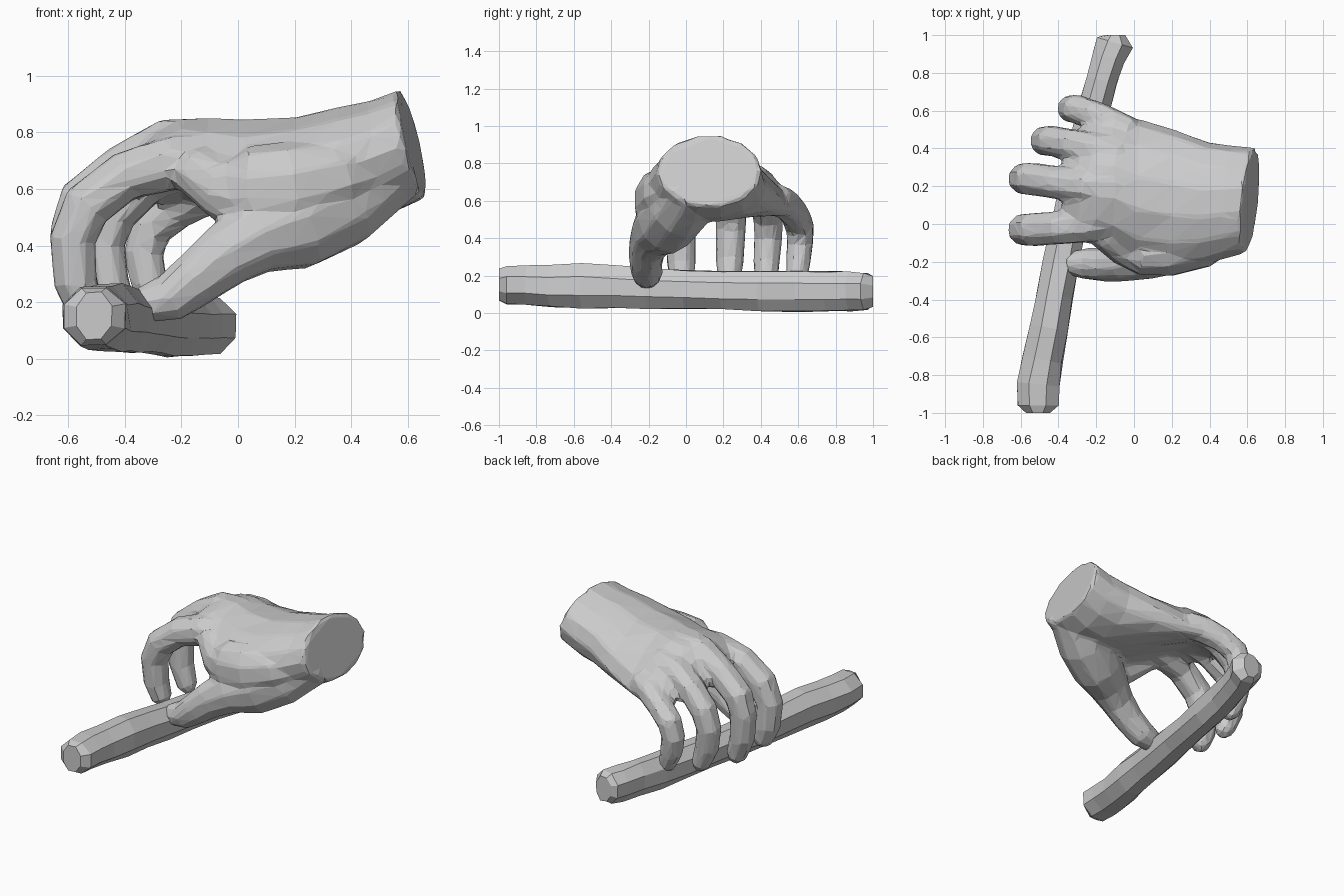
import bpy, bmesh, math, random
from mathutils import Vector

random.seed(4)


def loft(name, rings):
    """Skin a list of equal-length point rings and close both ends."""
    bm = bmesh.new()
    loops = [[bm.verts.new(p) for p in r] for r in rings]
    n = len(loops[0])
    for a, b in zip(loops, loops[1:]):
        for i in range(n):
            j = (i + 1) % n
            bm.faces.new((a[i], a[j], b[j], b[i]))
    bm.faces.new(loops[0][::-1])
    bm.faces.new(loops[-1])
    bmesh.ops.recalc_face_normals(bm, faces=bm.faces)
    me = bpy.data.meshes.new(name)
    bm.to_mesh(me)
    bm.free()
    ob = bpy.data.objects.new(name, me)
    bpy.context.collection.objects.link(ob)
    return ob


def tube(name, path, ref, n=8, jitter=0.0):
    """Path rows are x, y, z, radius along ref, radius across it."""
    pts = [Vector(p[:3]) for p in path]
    rings = []
    for k, p in enumerate(pts):
        t = (pts[min(k + 1, len(pts) - 1)] - pts[max(k - 1, 0)]).normalized()
        side = (Vector(ref) - t * t.dot(Vector(ref))).normalized()
        up = t.cross(side)
        ring = []
        for i in range(n):
            a = 2 * math.pi * (i + 0.5) / n
            s = 1.06 + random.uniform(-jitter, jitter)
            ring.append(p + (side * math.cos(a) * path[k][3] + up * math.sin(a) * path[k][4]) * s)
        rings.append(ring)
    return loft(name, rings)


# Stick
tube("stick", [
    (-.51, -1.0, .15, .065, .085), (-.51, -.96, .15, .11, .105), (-.51, -.85, .15, .115, .105),
    (-.485, -.72, .145, .108, .115), (-.45, -.55, .145, .10, .12), (-.42, -.38, .14, .10, .115),
    (-.385, -.2, .13, .10, .11), (-.345, 0, .125, .095, .105), (-.305, .2, .12, .09, .105),
    (-.26, .4, .115, .09, .108), (-.215, .6, .115, .085, .108), (-.17, .76, .115, .085, .108),
    (-.135, .88, .115, .09, .105), (-.1, .96, .115, .1, .105), (-.1, 1.0, .115, .055, .08),
], (1, 0, 0), 8, .05)

# Palm and wrist: x, y centre, half width, z centre, half height, slope, arch
rings = []
for x, yc, hw, zc, hh, slope, arch in [
    (.617, .125, .28, .76, .195, 0, 0),
    (.50, .115, .30, .71, .205, 0, 0),
    (.38, .11, .325, .69, .205, 0, .1),
    (.20, .13, .375, .68, .175, -.04, .35),
    (.02, .165, .395, .70, .15, -.06, .75),
    (-.11, .225, .375, .72, .13, -.13, .95),
    (-.20, .23, .345, .735, .11, -.16, 1.0),
    (-.29, .215, .30, .715, .085, -.2, 1.1),
    (-.38, .19, .23, .66, .05, -.2, 1.0),
]:
    tilt = max(0, (x - .2) / .413)
    ring = []
    for i in range(14):
        a = 2 * math.pi * i / 14
        y, z = hw * math.cos(a), hh * math.sin(a)
        ring.append((x + tilt * (.1 * y - .22 * z), yc + y, zc + z + slope * y - arch * y * y))
    rings.append(ring)
hand = loft("hand", rings)

# Fingers: joint positions, plus one width per finger
fingers = {
    "index_finger": (.084, [(-.10, .02, .70), (-.24, .0, .69), (-.40, -.02, .645), (-.535, -.03, .54),
                            (-.585, -.03, .42), (-.575, -.025, .27), (-.54, -.02, .17), (-.52, -.02, .14)]),
    "middle_finger": (.082, [(-.08, .19, .76), (-.25, .20, .755), (-.41, .22, .67), (-.555, .24, .555),
                             (-.585, .24, .45), (-.575, .235, .29), (-.53, .23, .16), (-.505, .23, .12)]),
    "ring_finger": (.077, [(-.06, .36, .71), (-.20, .39, .69), (-.33, .42, .62), (-.44, .44, .51),
                           (-.475, .44, .40), (-.455, .43, .27), (-.41, .43, .15), (-.385, .43, .11)]),
    "little_finger": (.072, [(-.02, .48, .61), (-.12, .53, .585), (-.22, .58, .53), (-.31, .61, .46),
                             (-.335, .61, .37), (-.315, .6, .27), (-.275, .59, .17), (-.25, .59, .13)]),
}
scale = [1.1, 1.15, 1.05, 1.05, .98, .92, .75, .4]
parts = [tube(n, [(*p, w * s, w * s) for p, s in zip(path, scale)], (0, 1, 0))
         for n, (w, path) in fingers.items()]

# Thumb, and the fleshy web that ties it to the palm
parts.append(tube("thumb", [
    (.54, .06, .69, .15, .14), (.36, -.04, .56, .16, .165), (.20, -.11, .48, .15, .165),
    (.06, -.17, .43, .12, .13), (-.05, -.205, .36, .095, .11), (-.15, -.215, .28, .085, .095),
    (-.24, -.21, .215, .08, .085), (-.31, -.21, .20, .07, .07), (-.37, -.21, .205, .04, .04),
], (0, 1, .3), 10))
parts.append(tube("thumb_web", [
    (.50, .0, .69, .12, .13), (.34, -.095, .64, .14, .14), (.18, -.15, .60, .125, .16),
    (.04, -.165, .595, .105, .15), (-.06, -.13, .60, .085, .105), (-.16, -.05, .67, .08, .085),
], (0, 1, 0), 10))

# Fuse the hand into one low-poly skin
with bpy.context.temp_override(active_object=hand, object=hand, selected_objects=[hand] + parts,
                               selected_editable_objects=[hand] + parts):
    bpy.ops.object.join()
fuse = hand.modifiers.new("fuse", "REMESH")
fuse.mode = "VOXEL"
fuse.voxel_size = .016
soft = hand.modifiers.new("soften", "SMOOTH")
soft.factor = .5
soft.iterations = 5
low = hand.modifiers.new("facet", "DECIMATE")
low.ratio = .05
